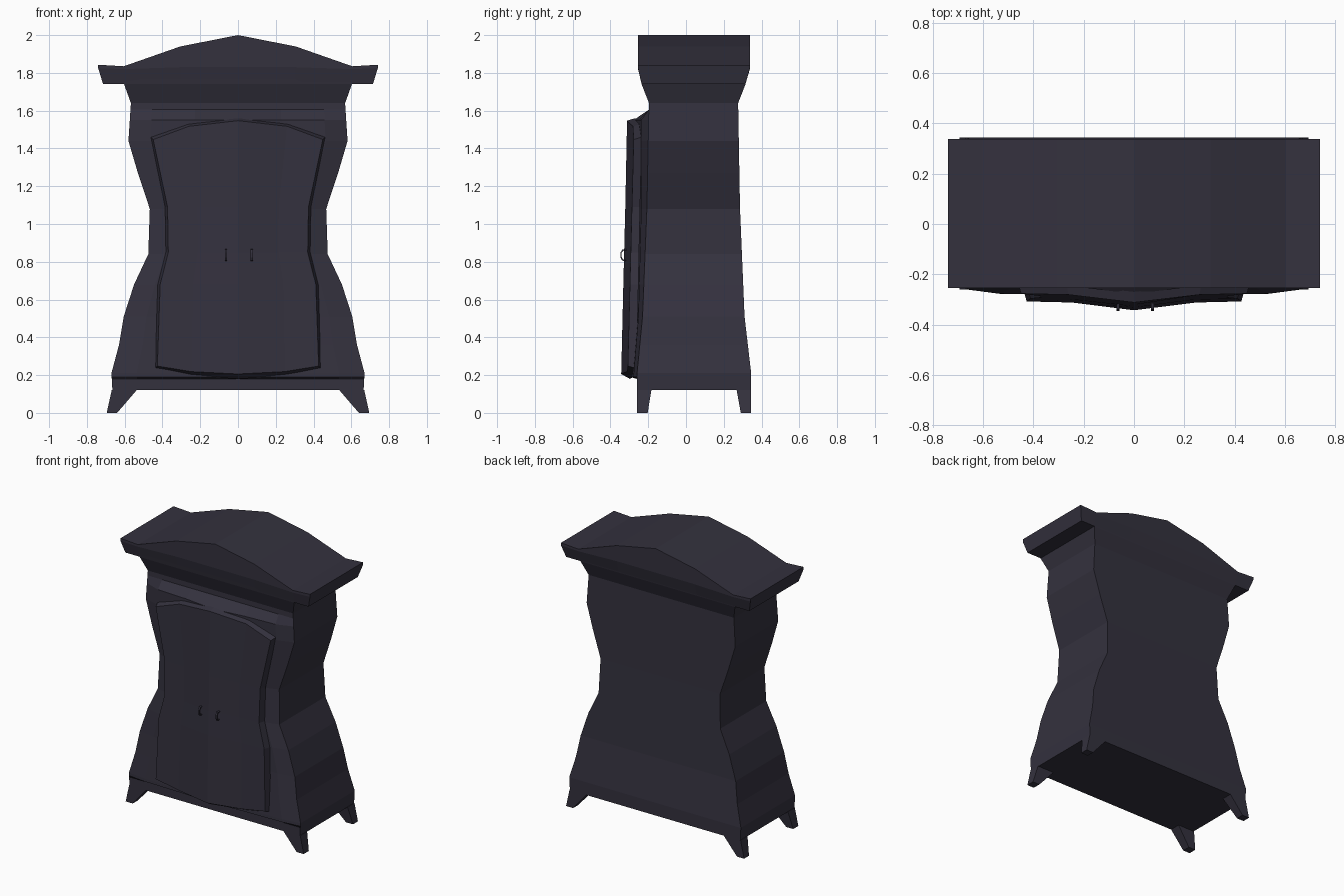
import bpy, bmesh

if "Cube" in bpy.data.objects:
    bpy.data.objects.remove(bpy.data.objects["Cube"])

wood = bpy.data.materials.new("dark plum wood")
wood.diffuse_color = (0.034, 0.031, 0.048, 1)
wood.use_nodes = True
wood.node_tree.nodes["Principled BSDF"].inputs["Base Color"].default_value = wood.diffuse_color


def finish(name, bm):
    bmesh.ops.recalc_face_normals(bm, faces=bm.faces)
    me = bpy.data.meshes.new(name)
    bm.to_mesh(me)
    bm.free()
    me.materials.append(wood)
    ob = bpy.data.objects.new(name, me)
    bpy.context.collection.objects.link(ob)
    return ob


def loft(name, rings):
    """Closed skin through rings of equal length, capped at both ends."""
    bm = bmesh.new()
    vs = [[bm.verts.new(p) for p in r] for r in rings]
    n = len(rings[0])
    for a, b in zip(vs, vs[1:]):
        for i in range(n):
            j = (i + 1) % n
            bm.faces.new((a[i], a[j], b[j], b[i]))
    bm.faces.new(vs[0])
    bm.faces.new(vs[-1])
    return finish(name, bm)


def interp(table, z):
    if z <= table[0][0]:
        return table[0][1]
    for (a, u), (b, v) in zip(table, table[1:]):
        if z <= b:
            return u + (v - u) * (z - a) / (b - a)
    return table[-1][1]


# Cabinet body: waisted sides, bowed front
width = [(.12, .665), (.21, .67), (.36, .63), (.51, .605), (.68, .55), (.84, .475),
         (1.08, .467), (1.27, .53), (1.44, .58), (1.64, .567), (1.74, .603), (1.78, .605)]
front = [(.12, -.26), (.2, -.26), (.51, -.23), (1.08, -.207), (1.64, -.196), (1.74, -.235), (1.78, -.243)]
back = [(.12, .345), (.21, .345), (.51, .31), (1.08, .286), (1.64, .276), (1.74, .315), (1.78, .323)]
bulge = [(.18, 0), (.19, .035), (1.08, .06), (1.55, .08), (1.605, 0)]
bow = [(-1, 0), (-.8, .5), (-.4, .65), (0, 1), (.4, .65), (.8, .5), (1, 0)]
levels = sorted([z for z, _ in width] + [.18, .19, 1.55, 1.605])
rings = []
for z in levels:
    w, f, b, k = (interp(t, z) for t in (width, front, back, bulge))
    rings.append([(c * w, f - k * s, z) for c, s in bow] + [(w, b, z), (-w, b, z)])
loft("cabinet_body", rings)

# Cornice with arched top and projecting wings
rings = []
for x, xl, mid, top in [(-.74, -.715, 1.825, 1.843), (-.605, -.605, 1.82, 1.835),
                        (-.305, -.305, 1.83, 1.94), (0, 0, 1.83, 2.0),
                        (.305, .305, 1.83, 1.94), (.605, .605, 1.82, 1.835),
                        (.74, .715, 1.825, 1.843)]:
    rings.append([(xl, -.235, 1.742), (x, -.254, mid), (x, -.254, top),
                  (x, .338, top), (x, .338, mid), (xl, .315, 1.742)])
loft("cornice", rings)

# Splayed feet
for sx, side in ((1, "right"), (-1, "left")):
    for outer, low, high, place in ((-.26, -.203, -.183, "front"), (.345, .29, .268, "back")):
        loft(f"{place}_{side}_foot",
             [[(sx * a, outer, z), (sx * b, outer, z), (sx * b, inner, z), (sx * a, inner, z)]
              for z, a, b, inner in ((0, .64, .695, low), (.122, .535, .668, high))])

# Door panel: bowed bevelled slab following the waist
rows = [(.235, .44), (.68, .425), (.85, .382), (1.09, .386), (1.46, .462)]
cols = [(-1, 0, 0), (-.58, .7, .12), (0, 1, 1), (.58, .7, .12), (1, 0, 0)]
bm = bmesh.new()


def door_grid(inset, y0, y1):
    grid = []
    for i, (z, w) in enumerate(rows):
        arc = -.055 + inset if i == 0 else .1 if i == 4 else 0
        lift = inset if i == 0 else -inset if i == 4 else 0
        y = y0 + (y1 - y0) * (z - .235) / 1.225
        grid.append([bm.verts.new((c * (w - inset), y - .035 * b, z + a * arc + lift)) for c, a, b in cols])
    for r, s in zip(grid, grid[1:]):
        for j in range(4):
            bm.faces.new((r[j], r[j + 1], s[j + 1], s[j]))
    return grid[0] + [r[-1] for r in grid[1:-1]] + grid[-1][::-1] + [r[0] for r in grid[-2:0:-1]]


rim_back = door_grid(0, -.262, -.235)
rim_front = door_grid(.013, -.308, -.277)
for i in range(len(rim_back)):
    j = (i + 1) % len(rim_back)
    bm.faces.new((rim_back[i], rim_back[j], rim_front[j], rim_front[i]))
finish("door_panel", bm)

# Small arched door handles
for x, side in ((-.063, "left"), (.073, "right")):
    rings = []
    for y, z in ((-.31, .802), (-.338, .806), (-.346, .822), (-.347, .848), (-.338, .864), (-.31, .868)):
        t = (z - .835) * .15
        dy, dz = (0, .006) if y > -.32 else (.006, .006 * (-1 if z > .835 else 1))
        if .81 < z < .86:
            dz = 0
        if z > .865:
            dz = -.006
        rings.append([(x - .006, y, z), (x + .006, y, z),
                      (x + .006, y + dy, z + dz), (x - .006, y + dy, z + dz)])
    loft(side + "_handle", rings)
